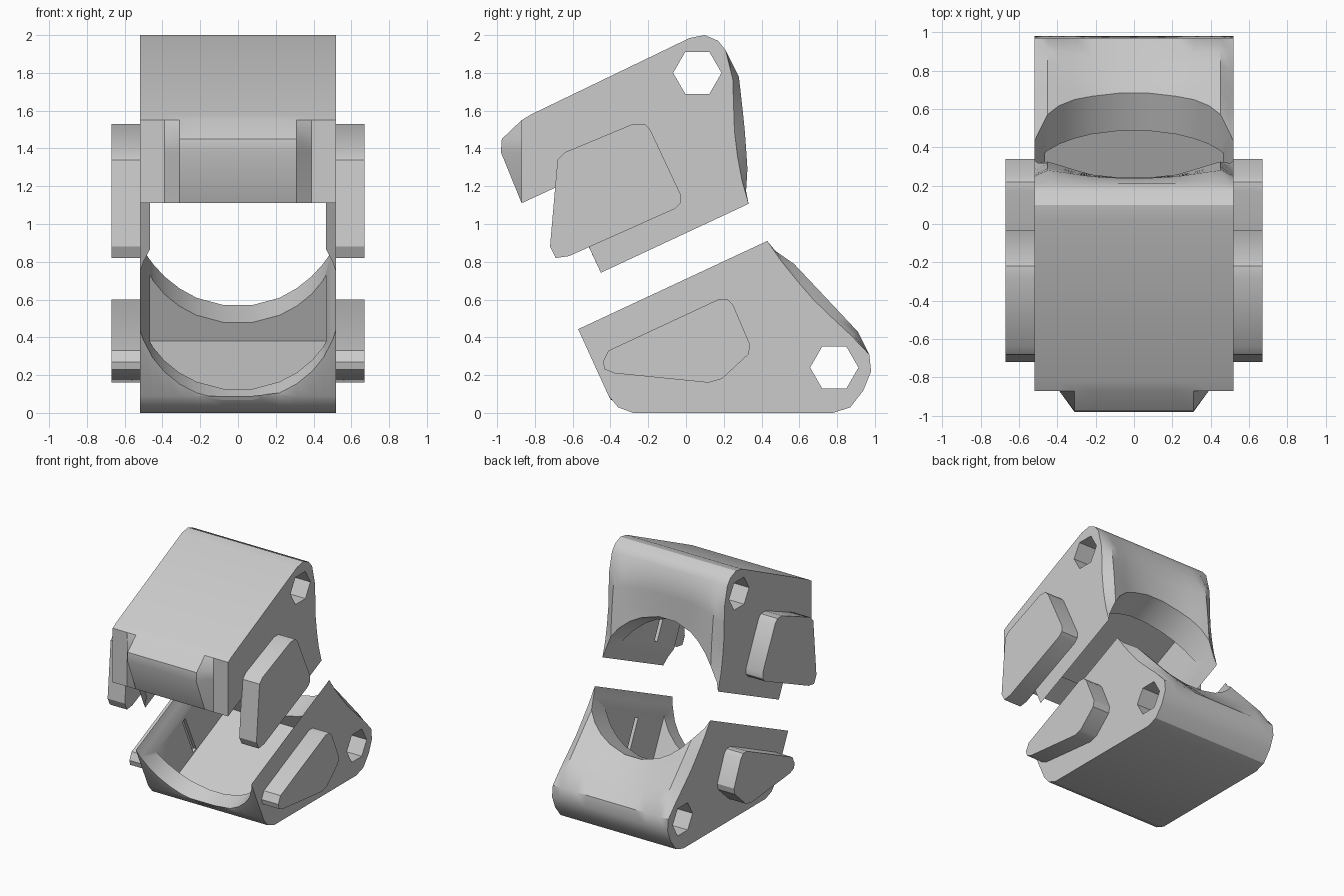
import bpy, bmesh, math
from mathutils import Matrix, Vector

if "Cube" in bpy.data.objects:
    bpy.data.objects.remove(bpy.data.objects["Cube"])

TILT = math.radians(25)          # slope of the bore and split faces
FRAME = Matrix.Rotation(TILT, 4, 'X')
BORE_V, BORE_R = 0.753, 0.53     # bore height in the tilted frame

grey = bpy.data.materials.new("plain grey")
grey.use_nodes = True
grey.diffuse_color = (0.6, 0.6, 0.6, 1)
grey.node_tree.nodes["Principled BSDF"].inputs["Base Color"].default_value = (0.6, 0.6, 0.6, 1)


def finish(name, bm):
    bmesh.ops.recalc_face_normals(bm, faces=bm.faces)
    mesh = bpy.data.meshes.new(name)
    bm.to_mesh(mesh)
    bm.free()
    mesh.materials.append(grey)
    obj = bpy.data.objects.new(name, mesh)
    bpy.context.collection.objects.link(obj)
    return obj


def loft(name, stations, section):
    """Skin closed sections placed at each x station."""
    bm = bmesh.new()
    rings = [[bm.verts.new((x, y, z)) for y, z in section(x)] for x in stations]
    for a, b in zip(rings, rings[1:]):
        for i in range(len(a)):
            j = (i + 1) % len(a)
            bm.faces.new((a[i], a[j], b[j], b[i]))
    bm.faces.new(rings[0])
    bm.faces.new(rings[-1])
    return finish(name, bm)


def box(half_x, u0, u1, v0, v1):
    bm = bmesh.new()
    bmesh.ops.create_cube(bm, size=1)
    size = Matrix.Diagonal((2 * half_x, u1 - u0, v1 - v0, 1))
    mid = Matrix.Translation((0, (u0 + u1) / 2, (v0 + v1) / 2))
    bm.transform(FRAME @ mid @ size)
    return finish("cutter", bm)


def bolt_hole(y, z):
    bm = bmesh.new()
    bmesh.ops.create_cone(bm, cap_ends=True, segments=6, radius1=0.128, radius2=0.128, depth=2)
    bm.transform(Matrix.Translation((0, y, z)) @ Matrix.Rotation(math.pi / 2, 4, 'Y'))
    return finish("cutter", bm)


def cut(obj, cutters):
    bpy.context.view_layer.objects.active = obj
    for c in cutters:
        c.hide_render = True
        mod = obj.modifiers.new("cut", 'BOOLEAN')
        mod.operation, mod.solver, mod.object = 'DIFFERENCE', 'EXACT', c
        bpy.ops.object.modifier_apply(modifier=mod.name)
        bpy.data.objects.remove(c)


def smooth(obj):
    bpy.ops.object.select_all(action='DESELECT')
    obj.select_set(True)
    bpy.context.view_layer.objects.active = obj
    bpy.ops.object.shade_smooth_by_angle(angle=math.radians(30))


# Back faces bulge near the side edges and sink toward the middle
HALF = (0.52, 0.5, 0.45, 0.39, 0.31, 0.22, 0.075)
RECESS = dict(zip(HALF, (0.8, 0.55, 0, 0.2, 0.5, 0.8, 1)))
STATIONS = [-x for x in HALF] + list(reversed(HALF))


def from_tilted(u, v):
    return Vector((u * math.cos(TILT) - v * math.sin(TILT),
                   u * math.sin(TILT) + v * math.cos(TILT)))


def bore_edge(x):
    """Distance of the bore wall from its axis plane, limited by the split gap."""
    return max(math.sqrt(BORE_R ** 2 - x * x), 0.11)


def back_rows(x, table, v_start, v_end, steps=5):
    """Points down the back face; table rows are (v, u, sink weight)."""
    rows = []
    for i in range(steps + 1):
        v = v_start + (v_end - v_start) * i / steps
        for (v0, u0, w0), (v1, u1, w1) in zip(table, table[1:]):
            if v <= v1 or v1 == table[-1][0]:
                t = (v - v0) / (v1 - v0)
                sink = 0.074 * RECESS[abs(x)] * (w0 + (w1 - w0) * t)
                rows.append(from_tilted(u0 + (u1 - u0) * t - sink, v))
                break
    return rows


# Lower half: trough, then bolt hole, pocket and side slots
LOWER_BACK = [(0.005, 1.006, 0.7), (0.24, 0.929, 1), (0.475, 0.851, 0.8), (0.643, 0.774, 0)]
LOWER_BASE = [(-0.41, 0.09), (-0.36, 0.03), (-0.28, 0), (0.78, 0), (0.87, 0.03),
              (0.94, 0.12), (0.98, 0.22), (0.97, 0.31)]


def lower_section(x):
    top = BORE_V - bore_edge(x)
    return [from_tilted(-0.33, top)] + LOWER_BASE + back_rows(x, LOWER_BACK, 0.005, top)


lower = loft("lower_half", STATIONS, lower_section)
cut(lower, [bolt_hole(0.785, 0.24), box(0.465, -0.19, 0.643, 0.12, 0.8),
            box(0.49, 0.16, 0.2, 0.13, 0.46)])
smooth(lower)

# Upper half: arch with an overhanging nose, pocket open at the front
UPPER_BACK = [(0.863, 0.768, 0), (1.041, 0.844, 0.8), (1.247, 0.923, 1), (1.495, 1.006, 0.6)]
UPPER_TOP = [(0.21, 1.92), (0.17, 1.97), (0.1, 2.0), (0.02, 1.985), (-0.82, 1.58),
             (-0.87, 1.55), (-0.975, 1.45), (-0.98, 1.38), (-0.87, 1.11), (-0.665, 1.205)]


def upper_section(x):
    base = BORE_V + bore_edge(x)
    limit = -0.87 if abs(x) > 0.35 else -1       # nose is narrower than the body
    crown = [(max(y, limit), z) for y, z in UPPER_TOP]
    return [from_tilted(-0.095, base)] + back_rows(x, UPPER_BACK, base, 1.495) + crown


upper = loft("upper_half", STATIONS, upper_section)
cut(upper, [bolt_hole(0.06, 1.8), box(0.465, -0.6, 0.643, 0.7, 1.365),
            box(0.49, 0.16, 0.2, 1.04, 1.35)])
smooth(upper)

# Raised side pads on both halves
PADS = {
    "upper_pad": [(-0.68, 1.34), (-0.64, 1.38), (-0.28, 1.53), (-0.22, 1.53), (-0.19, 1.5),
                  (-0.03, 1.16), (-0.03, 1.11), (-0.06, 1.08), (-0.62, 0.83), (-0.69, 0.82),
                  (-0.72, 0.88)],
    "lower_pad": [(-0.44, 0.27), (-0.41, 0.33), (0.17, 0.6), (0.22, 0.6), (0.25, 0.57),
                  (0.34, 0.36), (0.33, 0.31), (0.19, 0.18), (0.12, 0.16), (-0.38, 0.21),
                  (-0.43, 0.23)],
}
for name, shape in PADS.items():
    for side, sign in (("left", 1), ("right", -1)):
        smooth(loft(side + "_" + name, (sign * 0.515, sign * 0.67), lambda x: shape))
